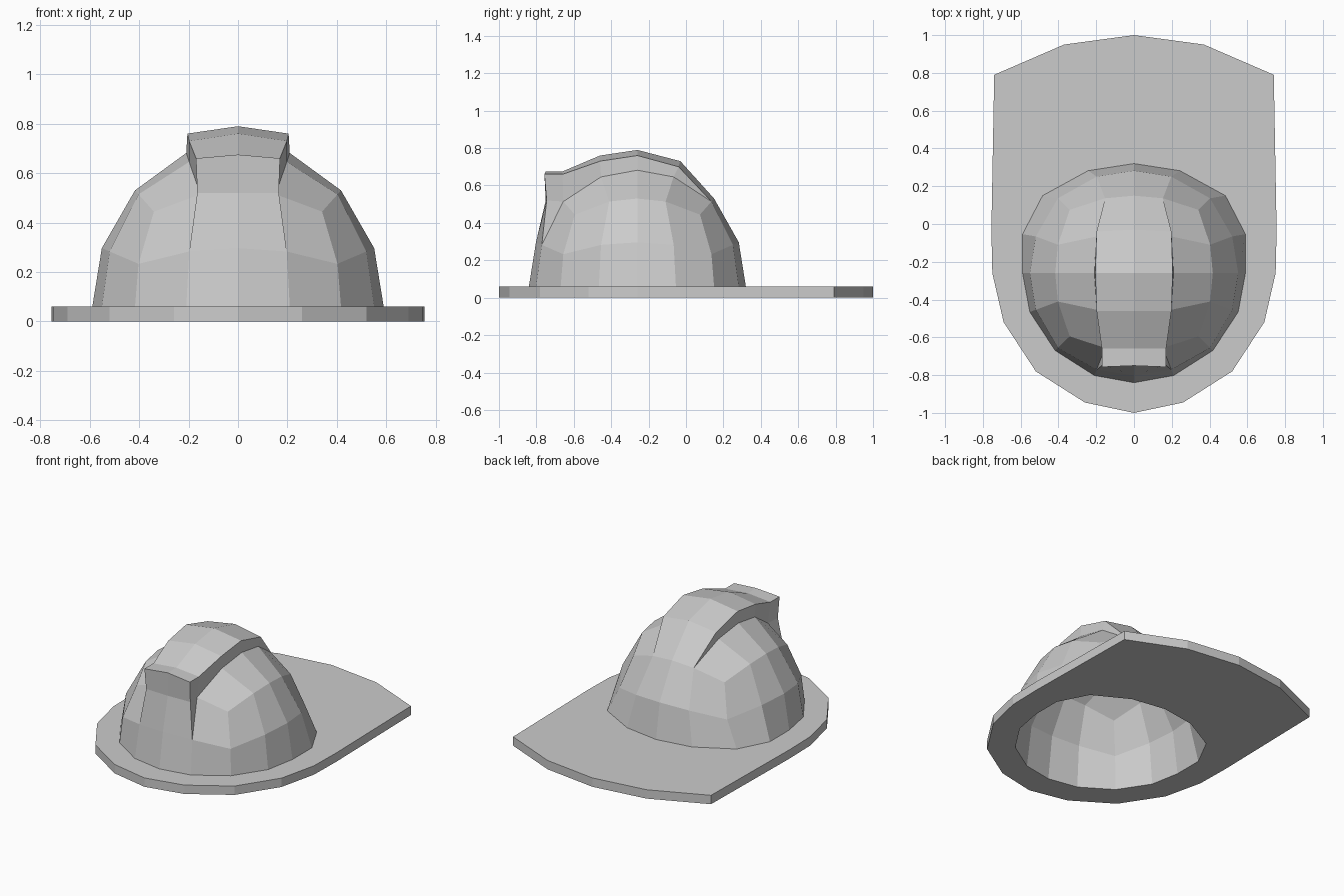
import bpy, bmesh, math
from mathutils import Vector

if "Cube" in bpy.data.objects:
    bpy.data.objects.remove(bpy.data.objects["Cube"])

CY, BRIM = -0.26, 0.06      # dome centre in y, brim thickness
K = 0.38                    # grid spacing of the cube-sphere


def dome_point(u, v, w, scale=1.0, base=BRIM):
    """Cube-sphere point; the bottom row flares sideways at the back."""
    d = Vector((u, v, w)).normalized()
    x, y = 0.59 * d.x, 0.58 * d.y
    if abs(w) < 1e-4 and v > 0.1:
        x = max(-0.59, min(0.59, x * 1.16))
    if abs(w) < 1e-4:
        return Vector((x * scale, CY + y * scale, base))
    return Vector((x * scale, CY + y * scale, BRIM + 0.665 * d.z * scale))


def finish(bm, name, fix_normals=True):
    if fix_normals:
        bmesh.ops.recalc_face_normals(bm, faces=bm.faces)
    me = bpy.data.meshes.new(name)
    bm.to_mesh(me)
    bm.free()
    ob = bpy.data.objects.new(name, me)
    bpy.context.collection.objects.link(ob)
    return ob


def make_dome(name, scale, base, inside):
    bm = bmesh.new()
    bmesh.ops.create_cube(bm, size=2)
    bmesh.ops.subdivide_edges(bm, edges=bm.edges[:], cuts=3, use_grid_fill=True)
    bmesh.ops.delete(bm, geom=[v for v in bm.verts if v.co.z < -0.1], context='VERTS')
    if not inside:
        # open the strip that the crest covers
        gone = []
        for f in bm.faces:
            c = f.calc_center_median()
            if abs(c.x) < 0.5 and (c.z > 0.99 or (c.y < -0.99 and c.z > 0.5)):
                gone.append(f)
        bmesh.ops.delete(bm, geom=gone, context='FACES')
    snap = lambda t: math.copysign(K, t) if 0.3 < abs(t) < 0.7 else round(t)
    for v in bm.verts:
        v.co = dome_point(*[snap(t) for t in v.co], scale, base)
    rim = [v.co.copy() for v in bm.verts if abs(v.co.z - base) < 1e-4]
    bm.normal_update()
    for f in bm.faces:
        out = f.normal.dot(f.calc_center_median() - Vector((0, CY, 0))) > 0
        if out == inside:
            f.normal_flip()
    finish(bm, name, False)
    # clockwise from the back
    return sorted(rim, key=lambda p: round(math.atan2(p.x, p.y - CY), 4) % (2 * math.pi))


rim_out = make_dome("dome_shell", 1.0, BRIM, False)
rim_in = make_dome("dome_lining", 0.96, 0.0, True)

# Brim: flat ring from the dome rim to the outer outline
half = [(0, 1), (0.37, 0.95), (0.74, 0.79), (0.755, -0.03), (0.75, -0.26),
        (0.69, -0.52), (0.52, -0.78), (0.26, -0.945), (0, -1)]
outline = half + [(-x, y) for x, y in half[-2:0:-1]]
bm = bmesh.new()
loops = [rim_out,
         [Vector((x, y, BRIM)) for x, y in outline],
         [Vector((x, y, 0)) for x, y in outline],
         rim_in]
loops = [[bm.verts.new(p) for p in lp] for lp in loops]
for a, b in zip(loops, loops[1:]):
    for i in range(16):
        j = (i + 1) % 16
        bm.faces.new((a[i], a[j], b[j], b[i]))
# fix the winding from the first (upward facing) strip
bm.normal_update()
bm.faces.ensure_lookup_table()
if bm.faces[0].normal.z < 0:
    bmesh.ops.reverse_faces(bm, faces=bm.faces[:])
finish(bm, "brim", False)

# Crest: roof strip running front to back, with side walls down to the dome
centre = [(-0.75, 0.52), (-0.75, 0.675), (-0.66, 0.675), (-0.46, 0.76),
          (-0.26, 0.79), (-0.03, 0.73)]
edge = [(0.165, -0.745, 0.52), (0.17, -0.757, 0.66), (0.17, -0.66, 0.66),
        (0.198, -0.46, 0.73), (0.205, -0.26, 0.76), (0.198, -0.04, 0.70)]
mid = [dome_point(0, -1, K)] + [Vector((0, y, z)) for y, z in centre] + [dome_point(0, 1, 1)]
bm = bmesh.new()
mid = [bm.verts.new(p) for p in mid]
for s in (1, -1):
    mirror = lambda p: bm.verts.new((p[0] * s, p[1], p[2]))
    top = [mirror(p) for p in [dome_point(K, -1, K)] + edge + [dome_point(K, 1, 1)]]
    low = [mirror(dome_point(K, v, 1)) for v in (-1, -K, 0, K)]
    for i in range(7):
        bm.faces.new((mid[i], mid[i + 1], top[i + 1], top[i]))
    bm.faces.new((top[0], top[1], low[0]))
    bm.faces.new((top[1], top[2], top[3], low[0]))
    for i in range(3):
        bm.faces.new((low[i], top[i + 3], top[i + 4], low[i + 1]))
    bm.faces.new((low[3], top[6], top[7]))
finish(bm, "crest")
